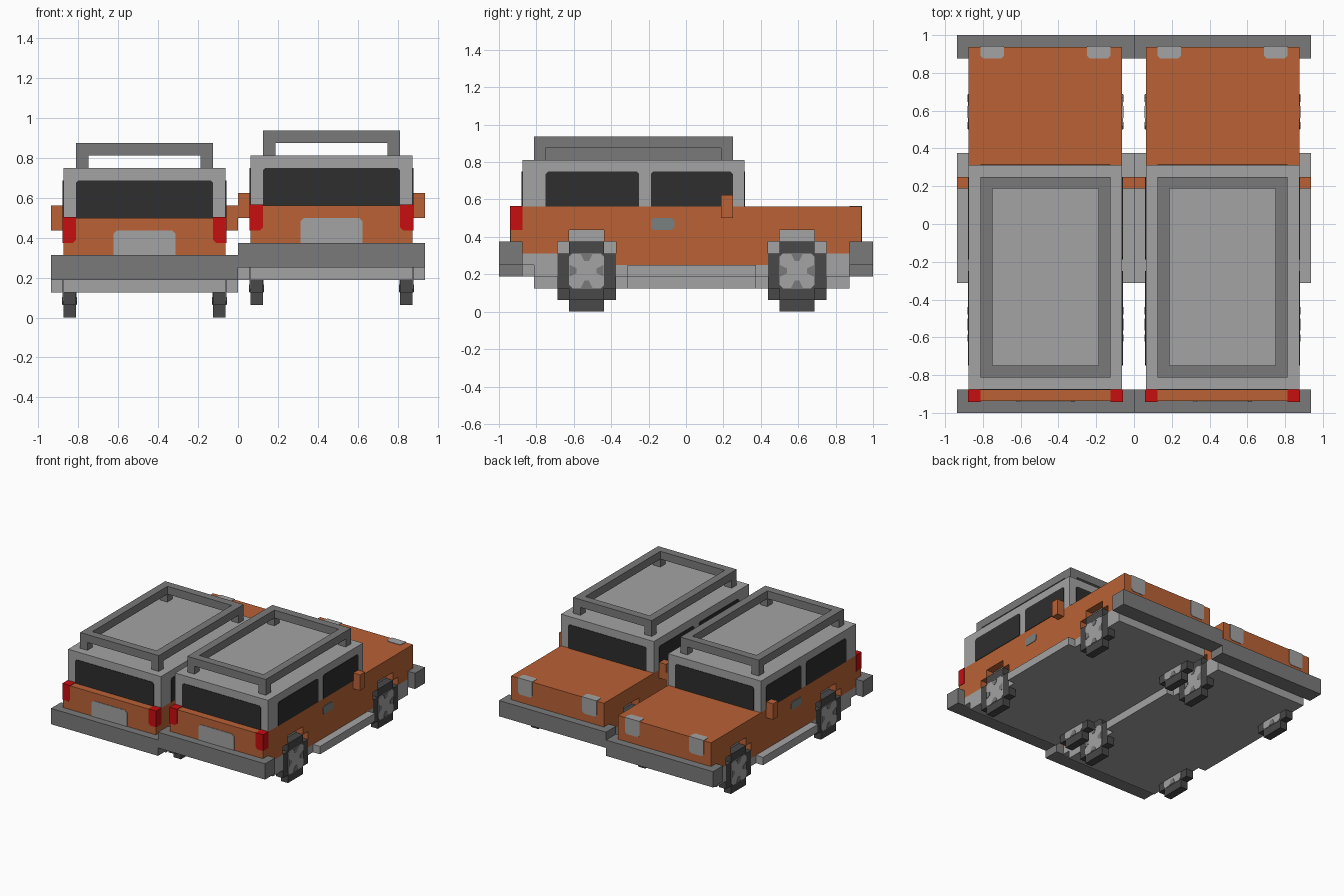
import bpy, bmesh
from mathutils import Matrix

if "Cube" in bpy.data.objects:
    bpy.data.objects.remove(bpy.data.objects["Cube"], do_unlink=True)

U = 1 / 16   # block size: every dimension below is counted in blocks
T = 0.06     # thickness of thin plates, in blocks


def material(name, rgb):
    lin = [((c / 255 + 0.055) / 1.055) ** 2.4 for c in rgb] + [1]
    m = bpy.data.materials.new(name)
    m.use_nodes = True
    m.diffuse_color = lin
    m.node_tree.nodes["Principled BSDF"].inputs["Base Color"].default_value = lin
    return m


ORANGE = material("orange paint", (186, 98, 53))
LIGHT = material("light grey", (163, 163, 163))
MID = material("mid grey", (122, 122, 122))
TYRE = material("tyre grey", (72, 72, 72))
GLASS = material("dark glass", (46, 46, 46))
RED = material("red light", (200, 14, 16))
HANDLE = material("handle grey", (122, 128, 128))

origin = [0, 0, 0]
prefix = ""


def prism(name, pts, axis, lo, hi, mat):
    """Extrude a 2D outline along an axis between lo and hi."""
    place = {"x": lambda p, d: (d, p[0], p[1]),
             "y": lambda p, d: (p[0], d, p[1]),
             "z": lambda p, d: (p[0], p[1], d)}[axis]
    bm = bmesh.new()
    rings = [[bm.verts.new(place(p, d)) for p in pts] for d in (lo, hi)]
    bm.faces.new(rings[0])
    bm.faces.new(rings[1])
    n = len(pts)
    for i in range(n):
        j = (i + 1) % n
        bm.faces.new((rings[0][i], rings[0][j], rings[1][j], rings[1][i]))
    bmesh.ops.recalc_face_normals(bm, faces=bm.faces)
    bm.transform(Matrix.Scale(U, 4) @ Matrix.Translation(origin))
    me = bpy.data.meshes.new(prefix + name)
    bm.to_mesh(me)
    bm.free()
    me.materials.append(mat)
    ob = bpy.data.objects.new(prefix + name, me)
    bpy.context.collection.objects.link(ob)
    return ob


def rect(a0, a1, b0, b1, c=0.0, top_only=False):
    """Rectangle outline with optional cut corners."""
    if not c:
        return [(a0, b0), (a1, b0), (a1, b1), (a0, b1)]
    low = [(a0, b0), (a1, b0)] if top_only else [(a0, b0 + c), (a0 + c, b0), (a1 - c, b0), (a1, b0 + c)]
    return low + [(a1, b1 - c), (a1 - c, b1), (a0 + c, b1), (a0, b1 - c)]


def box(name, x0, x1, y0, y1, z0, z1, mat):
    return prism(name, rect(x0, x1, y0, y1), "z", z0, z1, mat)


def side_span(s, a, b):
    """Mirror an x range to side s."""
    return sorted((s * a, s * b))


def arch(y):
    """Stepped wheel arch starting at rear edge y."""
    return [(y, 5), (y + 1, 5), (y + 1, 6), (y + 4, 6), (y + 4, 5), (y + 5, 5)]


def wheel(name, s, y):
    # stepped tyre, hub plates on both faces, four darker notches per plate
    plus = [(1, 0), (4, 0), (4, 1), (5, 1), (5, 4), (4, 4),
            (4, 5), (1, 5), (1, 4), (0, 4), (0, 1), (1, 1)]
    prism(name + "_tyre", [(y + a, b) for a, b in plus], "x", *side_span(s, 5.5, 6.5), TYRE)
    cy, cz = y + 2.5, 2.5
    for face, (a, b) in (("outer", (6.5, 6.5 + T)), ("inner", (5.5 - T, 5.5))):
        prism(f"{name}_hub_{face}", rect(cy - 1.5, cy + 1.5, 1, 4, 0.3), "x", *side_span(s, a, b), LIGHT)
        a, b = (a, b + 0.04) if face == "outer" else (a - 0.04, b)
        for k in range(4):
            rot = [(1, 0), (0, 1), (-1, 0), (0, -1)][k]
            pts = [(cy + p * rot[0] - q * rot[1], cz + p * rot[1] + q * rot[0])
                   for p, q in ((0.85, -0.2), (1.45, -0.5), (1.45, 0.5), (0.85, 0.2))]
            prism(f"{name}_notch_{face}_{k}", pts, "x", *side_span(s, a, b), MID)


def truck():
    # chassis core, visible below the body and inside the wheel arches
    box("chassis_core", -5.5, 5.5, -13, 14, 2, 7, LIGHT)
    box("rear_lip", -6.5, 6.5, -14, -13, 3, 4, LIGHT)

    # body shell
    box("body_top", -6.5, 6.5, -15, 15, 7, 8, ORANGE)
    box("tailgate", -6.5, 6.5, -15, -14, 4, 7, ORANGE)
    box("nose", -6.5, 6.5, 14, 15, 4, 7, ORANGE)
    wall = ([(-14, 4), (-11, 4)] + arch(-11) + [(-6, 3), (7, 3)] + arch(7)
            + [(12, 4), (14, 4), (14, 7), (-14, 7)])

    for s, side in ((-1, "right_"), (1, "left_")):
        outer = side_span(s, 5.5, 6.5)
        prism(side + "body_side", wall, "x", *outer, ORANGE)
        for nm, y0, y1, z1 in (("rear", -13, -11, 4), ("middle", -6, 7, 3), ("front", 12, 14, 4)):
            box(f"{side}{nm}_skirt", *outer, y0, y1, 2, z1, LIGHT)
        box(side + "running_board", *side_span(s, 6.5, 7.5), -5, 6, 2, 3, LIGHT)
        box(side + "mirror", *side_span(s, 6.5, 7.5), 3, 4, 7, 9, ORANGE)

        # side windows and door handle
        skin = side_span(s, 6.5, 6.5 + T)
        prism(side + "rear_window", rect(-12, -4, 8, 11, 0.2, True), "x", *skin, GLASS)
        prism(side + "front_window", rect(-3, 4, 8, 11, 0.2, True), "x", *skin, GLASS)
        prism(side + "door_handle", rect(-3, -1, 6, 7, 0.2), "x", *skin, HANDLE)

        # tail light wraps the rear corner; its inner lower corner is cut
        tail = [(s * 5.5, 8 + T), (s * (6.5 + T), 8 + T), (s * (6.5 + T), 6), (s * 5.75, 6), (s * 5.5, 6.25)]
        prism(side + "tail_light", tail, "y", -15 - T, -14, RED)

        # headlight plate on the nose, folding over the bonnet edge
        x0, x1 = side_span(s, 3.5, 5.5)
        prism(side + "headlight", [(x0, 6.25), (x0 + .25, 6), (x1 - .25, 6), (x1, 6.25),
                                   (x1, 8 + T), (x0, 8 + T)], "y", 15, 15 + T, LIGHT)
        prism(side + "headlight_top", [(x0, 15), (x0, 14.25), (x0 + .25, 14), (x1 - .25, 14),
                                       (x1, 14.25), (x1, 15)], "z", 8, 8 + T, LIGHT)

        wheel(side + "rear_wheel", s, -11)
        wheel(side + "front_wheel", s, 7)

    # cabin with front and rear glass
    box("cabin", -6.5, 6.5, -14, 5, 8, 12, LIGHT)
    glass = rect(-5.5, 5.5, 8, 11, 0.2, True)
    prism("back_glass", glass, "y", -14 - T, -14, GLASS)
    prism("windshield", glass, "y", 5, 5 + T, GLASS)
    prism("tailgate_panel", rect(-2.5, 2.5, 5, 7, 0.3, True), "y", -15 - T, -15, LIGHT)

    # bumpers
    box("rear_bumper", -7.5, 7.5, -16, -14, 3, 5, MID)
    box("front_bumper", -7.5, 7.5, 14, 16, 3, 5, MID)

    # roof rack: four rails on four corner posts
    for s, side in ((-1, "right"), (1, "left")):
        rail = side_span(s, 4.5, 5.5)
        box(f"rack_{side}_rail", *rail, -13, 4, 13, 14, MID)
        for end, y in (("rear", -13), ("front", 3)):
            box(f"rack_{side}_{end}_post", *rail, y, y + 1, 12, 13, MID)
    box("rack_rear_rail", -4.5, 4.5, -13, -12, 13, 14, MID)
    box("rack_front_rail", -4.5, 4.5, 3, 4, 13, 14, MID)


# two identical trucks side by side, one standing a block higher
for prefix, origin in (("low_truck_", [-7.5, 0, 0]), ("high_truck_", [7.5, 0, 1])):
    truck()
